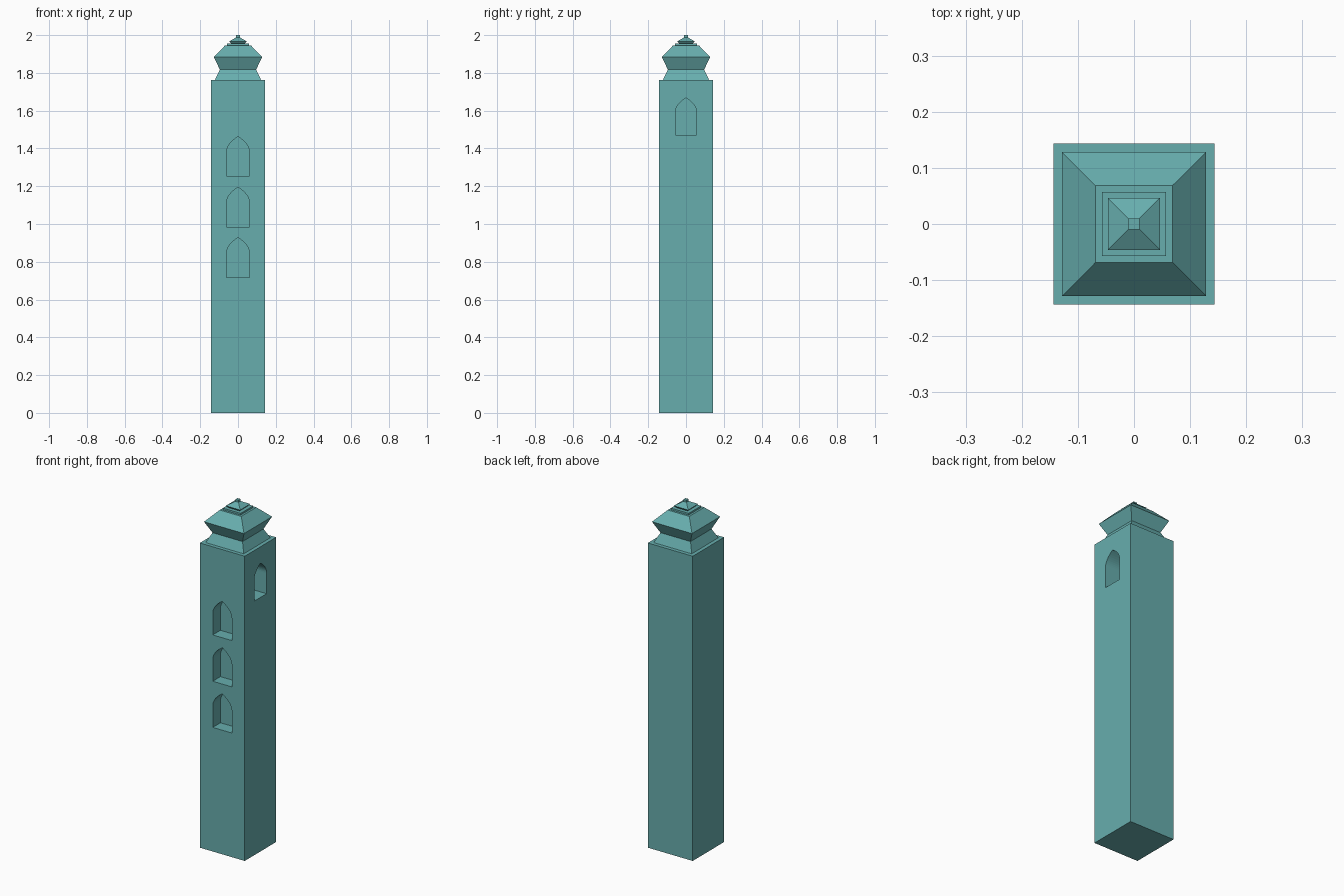
import bpy, bmesh

if "Cube" in bpy.data.objects:
    bpy.data.objects.remove(bpy.data.objects["Cube"])

HALF = 0.1435     # half width of the shaft

teal = bpy.data.materials.new("teal")
teal.diffuse_color = (0.136, 0.423, 0.423, 1)
teal.use_nodes = True
teal.node_tree.nodes["Principled BSDF"].inputs["Base Color"].default_value = teal.diffuse_color


def new_object(name, bm):
    bmesh.ops.recalc_face_normals(bm, faces=bm.faces)
    mesh = bpy.data.meshes.new(name)
    bm.to_mesh(mesh)
    bm.free()
    mesh.materials.append(teal)
    obj = bpy.data.objects.new(name, mesh)
    bpy.context.collection.objects.link(obj)
    return obj


def square_stack(name, levels):
    """Closed solid through square rings given as (half width, z)."""
    bm = bmesh.new()
    rings = [[bm.verts.new((sx * h, sy * h, z))
              for sx, sy in ((-1, -1), (1, -1), (1, 1), (-1, 1))]
             for h, z in levels]
    for a, b in zip(rings, rings[1:]):
        for i in range(4):
            j = (i + 1) % 4
            bm.faces.new((a[i], a[j], b[j], b[i]))
    bm.faces.new(rings[0][::-1])
    bm.faces.new(rings[-1])
    return new_object(name, bm)


def arch_outline(a, bottom, spring, top, steps=10):
    """Pointed arch outline as (across, z) points."""
    right = [(a * (1 - (i / steps) ** 2.2), spring + (top - spring) * i / steps)
             for i in range(steps)]
    left = [(-u, z) for u, z in reversed(right)]
    return [(-a, bottom), (a, bottom)] + right + [(0, top)] + left


def cut_niche(target, side, depth, a, bottom, spring, top):
    bm = bmesh.new()
    outer, inner = HALF + 0.05, HALF - depth
    place = (lambda u, d, z: (u, -d, z)) if side == "front" else (lambda u, d, z: (d, u, z))
    face = bm.faces.new([bm.verts.new(place(u, outer, z))
                         for u, z in arch_outline(a, bottom, spring, top)])
    new = bmesh.ops.extrude_face_region(bm, geom=[face])["geom"]
    bmesh.ops.translate(bm, verts=[v for v in new if isinstance(v, bmesh.types.BMVert)],
                        vec=place(0, inner - outer, 0))
    cutter = new_object("niche_cutter", bm)
    cutter.hide_render = True
    mod = target.modifiers.new("niche", "BOOLEAN")
    mod.operation = "DIFFERENCE"
    mod.solver = "EXACT"
    mod.object = cutter
    bpy.context.view_layer.objects.active = target
    bpy.ops.object.modifier_apply(modifier=mod.name)
    bpy.data.objects.remove(cutter)


# Shaft with three niches in front and one deeper niche high on the right
shaft = square_stack("tower_shaft", [(HALF, 0), (HALF, 1.763)])
for z in (0.718, 0.985, 1.253):
    cut_niche(shaft, "front", 0.07, 0.061, z, z + 0.122, z + 0.21)
cut_niche(shaft, "right", 0.11, 0.056, 1.47, 1.588, 1.668)

# Flared neck and sloping roof
square_stack("roof", [(0.122, 1.763), (0.096, 1.817), (0.128, 1.884), (0.069, 1.945)])

# Stepped cap, small roof and finial
square_stack("cap_step", [(0.057, 1.945), (0.057, 1.955)])
square_stack("cap_roof", [(0.036, 1.955), (0.046, 1.967), (0.01, 1.988)])
square_stack("finial", [(0.01, 1.988), (0.01, 2.0)])
